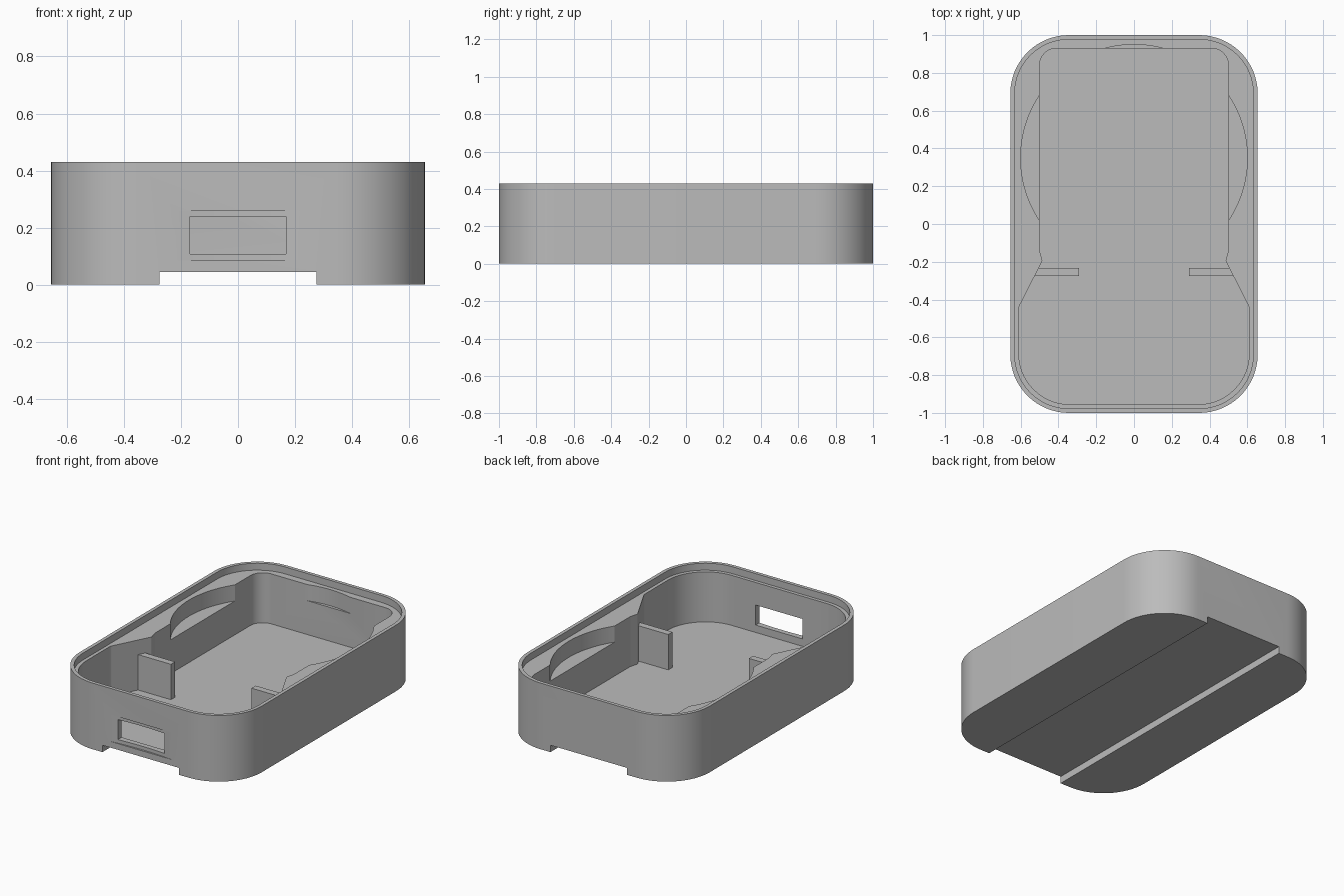
import bpy, bmesh, math
from mathutils import Vector

old = bpy.data.objects.get("Cube")
if old:
    bpy.data.objects.remove(old, do_unlink=True)

gray = bpy.data.materials.new("neutral gray")
gray.use_nodes = True
COLOR = (0.5, 0.5, 0.5, 1)
gray.diffuse_color = COLOR
gray.node_tree.nodes["Principled BSDF"].inputs["Base Color"].default_value = COLOR


def rounded(corners, steps=16):
    """Outline from (x, y, radius) corners, each filleted with an arc."""
    pts = []
    for i, (x, y, r) in enumerate(corners):
        c = Vector((x, y))
        if r == 0:
            pts.append(c)
            continue
        a = (Vector(corners[i - 1][:2]) - c).normalized()
        b = (Vector(corners[(i + 1) % len(corners)][:2]) - c).normalized()
        half = a.angle(b) / 2
        mid = c + (a + b).normalized() * (r / math.sin(half))
        start = c + a * (r / math.tan(half)) - mid
        end = c + b * (r / math.tan(half)) - mid
        sweep = start.angle_signed(end)
        for k in range(steps + 1):
            t = -sweep * k / steps
            pts.append(mid + Vector((start.x * math.cos(t) - start.y * math.sin(t),
                                     start.x * math.sin(t) + start.y * math.cos(t))))
    return pts


def rectangle(hx, hy, r):
    return rounded([(hx, -hy, r), (hx, hy, r), (-hx, hy, r), (-hx, -hy, r)])


def circle(cx, cy, r, n=128):
    return [Vector((cx + r * math.cos(math.tau * k / n), cy + r * math.sin(math.tau * k / n)))
            for k in range(n)]


def prism(name, outline, z0, z1):
    """Closed vertical prism over an outline."""
    bm = bmesh.new()
    base = bm.faces.new([bm.verts.new((p.x, p.y, z0)) for p in outline])
    top = bmesh.ops.extrude_face_region(bm, geom=[base])["geom"]
    bmesh.ops.translate(bm, vec=(0, 0, z1 - z0),
                        verts=[v for v in top if isinstance(v, bmesh.types.BMVert)])
    bmesh.ops.recalc_face_normals(bm, faces=bm.faces)
    mesh = bpy.data.meshes.new(name)
    bm.to_mesh(mesh)
    bm.free()
    mesh.materials.append(gray)
    obj = bpy.data.objects.new(name, mesh)
    bpy.context.collection.objects.link(obj)
    return obj


def box(name, x0, x1, y0, y1, z0, z1):
    return prism(name, [Vector(p) for p in ((x0, y0), (x1, y0), (x1, y1), (x0, y1))], z0, z1)


def cut(target, cutter):
    mod = target.modifiers.new("cut", 'BOOLEAN')
    mod.operation = 'DIFFERENCE'
    mod.solver = 'EXACT'
    mod.object = cutter
    bpy.context.view_layer.objects.active = target
    bpy.ops.object.modifier_apply(modifier=mod.name)
    bpy.data.objects.remove(cutter, do_unlink=True)


HEIGHT, SHELF, FLOOR, POCKET = 0.43, 0.385, 0.06, 0.28

# Outer body with rounded vertical corners
shell = prism("tray_shell", rectangle(0.655, 1.0, 0.31), 0, HEIGHT)

# Shallow lid recess leaving a thin rim
cut(shell, prism("lid_recess", rectangle(0.632, 0.977, 0.287), SHELF, 1))

# Main cavity: wide at the front, pinched, then narrower to the back
right_side = [(0.61, -0.955, 0.27), (0.61, -0.44, 0.04), (0.485, -0.195, 0.01),
              (0.5, -0.14, 0.03), (0.5, 0.93, 0.09)]
left_side = [(-x, y, r) for x, y, r in reversed(right_side)]
cut(shell, prism("cavity", rounded(right_side + left_side), FLOOR, 1))

# Round pocket that scoops the side and back walls
cut(shell, prism("round_pocket", circle(0, 0.35, 0.6), POCKET, 1))

# Channel under the base
cut(shell, box("base_channel", -0.275, 0.275, -2, 2, -1, 0.045))

# Front port with a shallow curved recess around it
cut(shell, prism("port_recess", circle(0, -3.01, 2.022, 512), 0.085, 0.26))
cut(shell, box("port_opening", -0.168, 0.168, -1.5, -0.8, 0.108, 0.238))

# Upright retaining tabs
tabs = [box(f"{side}_retaining_tab", *sorted((s * 0.29, s * 0.53)), -0.275, -0.232, FLOOR - 0.005, 0.29)
        for side, s in (("left", 1), ("right", -1))]

# Smooth the curved walls, keep the edges crisp
bpy.ops.object.select_all(action='DESELECT')
for obj in [shell] + tabs:
    obj.select_set(True)
bpy.context.view_layer.objects.active = shell
bpy.ops.object.shade_smooth_by_angle(angle=math.radians(25))
